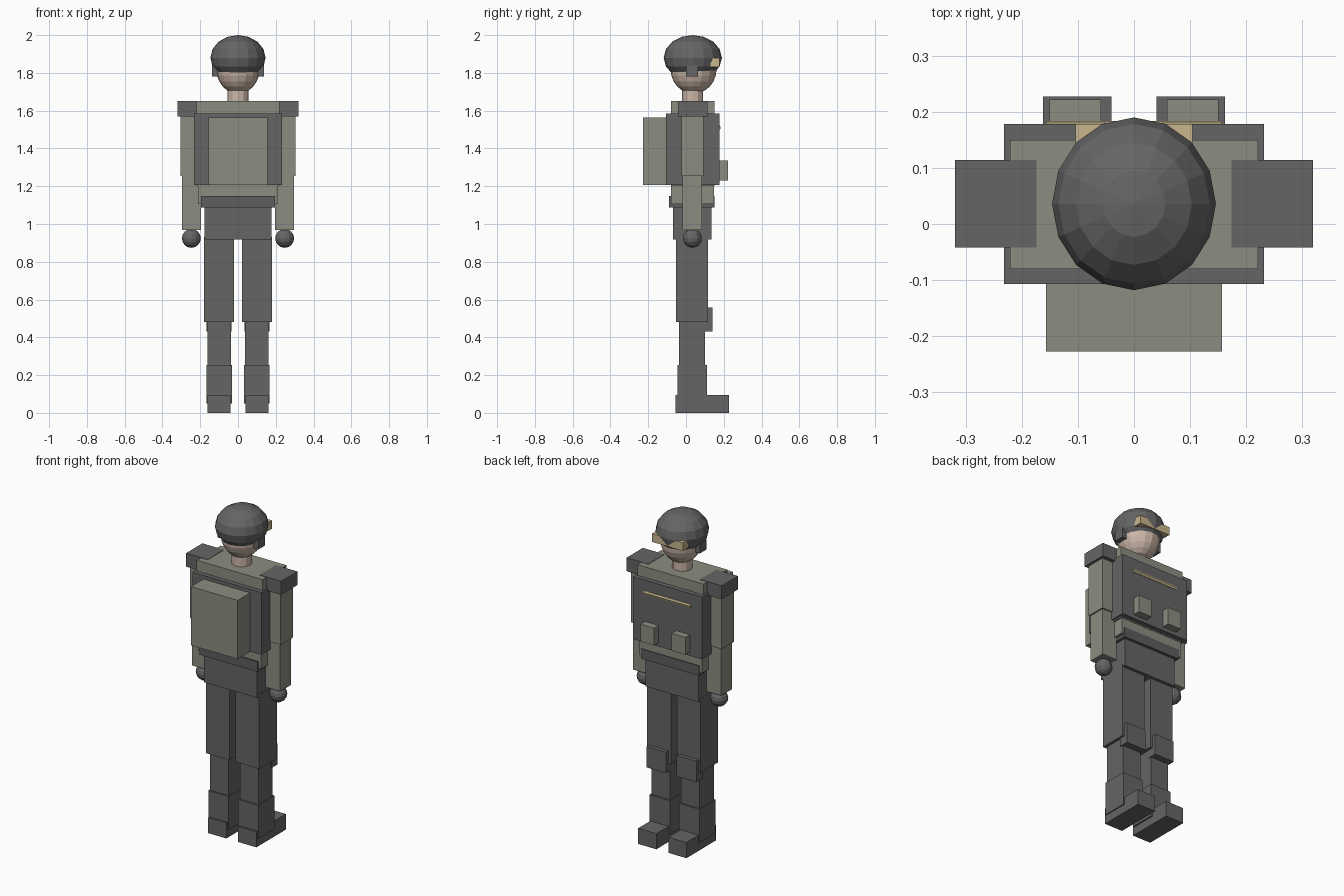
import bpy
from mathutils import Vector

cube = bpy.data.objects.get("Cube")
if cube:
    bpy.data.objects.remove(cube, do_unlink=True)


def material(name, r, g, b):
    m = bpy.data.materials.new(name)
    m.use_nodes = True
    m.diffuse_color = (r, g, b, 1)
    m.node_tree.nodes["Principled BSDF"].inputs["Base Color"].default_value = (r, g, b, 1)
    return m


GREY = material("dark grey", 0.13, 0.13, 0.13)
BELT = material("belt grey", 0.11, 0.11, 0.11)
GREEN = material("sage green", 0.26, 0.27, 0.22)
SKIN = material("skin", 0.60, 0.47, 0.39)
TAN = material("tan", 0.58, 0.47, 0.27)


def finish(name, mat):
    ob = bpy.context.object
    ob.name = name
    ob.data.materials.append(mat)
    return ob


def box(name, mat, x, y, z):
    """Box from (min, max) ranges on each axis."""
    lo, hi = Vector((x[0], y[0], z[0])), Vector((x[1], y[1], z[1]))
    bpy.ops.mesh.primitive_cube_add(size=1, location=(lo + hi) / 2)
    bpy.context.object.scale = hi - lo
    return finish(name, mat)


def ball(name, mat, loc, radii, segments, rings):
    bpy.ops.mesh.primitive_uv_sphere_add(segments=segments, ring_count=rings, radius=1, location=loc)
    bpy.context.object.scale = radii
    return finish(name, mat)


def wide(name, mat, half, y, z):
    return box(name, mat, (-half, half), y, z)


def pair(name, mat, x, y, z):
    """Matching boxes on both sides; x is given for the +x side."""
    box("left_" + name, mat, x, y, z)
    box("right_" + name, mat, (-x[1], -x[0]), y, z)


# Head, helmet and goggles
ball("head", SKIN, (0, 0.04, 1.82), (0.115, 0.122, 0.13), 16, 12)
ball("helmet", GREY, (0, 0.036, 1.88), (0.146, 0.154, 0.12), 16, 8)
pair("ear_pad", GREY, (0.105, 0.137), (0, 0.063), (1.78, 1.84))
wide("goggles", TAN, 0.104, (0.13, 0.178), (1.83, 1.88))
bpy.ops.mesh.primitive_cylinder_add(vertices=12, radius=0.056, depth=0.14, location=(0, 0.035, 1.69))
finish("neck", SKIN)

# Torso, vest and gear
wide("torso", GREEN, 0.221, (-0.08, 0.15), (1.2, 1.65))
wide("abdomen", GREEN, 0.212, (-0.08, 0.148), (1.105, 1.21))
wide("vest", GREY, 0.232, (-0.107, 0.178), (1.207, 1.585))
wide("backpack", GREEN, 0.157, (-0.227, -0.1), (1.207, 1.563))
wide("belt", BELT, 0.195, (-0.09, 0.152), (1.087, 1.147))
wide("pelvis", GREY, 0.178, (-0.07, 0.135), (0.917, 1.09))
pair("chest_pouch", GREEN, (0.059, 0.151), (0.17, 0.222), (1.23, 1.335))
bpy.ops.mesh.primitive_cylinder_add(vertices=8, radius=0.014, depth=0.314,
                                    location=(0, 0.17, 1.51), rotation=(0, 1.5708, 0))
finish("chest_strip", TAN)

# Arms
pair("shoulder_pad", GREY, (0.174, 0.319), (-0.042, 0.114), (1.57, 1.652))
pair("upper_arm", GREEN, (0.19, 0.304), (-0.025, 0.092), (1.255, 1.58))
pair("forearm", GREEN, (0.197, 0.296), (-0.018, 0.085), (0.968, 1.256))
for side, s in (("left", 1), ("right", -1)):
    ball(side + "_hand", GREY, (s * 0.247, 0.034, 0.924), (0.05, 0.05, 0.05), 12, 8)

# Legs
pair("thigh", GREY, (0.021, 0.179), (-0.052, 0.116), (0.48, 0.93))
pair("knee_pad", GREY, (0.035, 0.167), (0.08, 0.14), (0.43, 0.557))
pair("shin", GREY, (0.038, 0.162), (-0.036, 0.1), (0.2, 0.49))
pair("boot_cuff", GREY, (0.031, 0.168), (-0.045, 0.11), (0.05, 0.253))
pair("boot_foot", GREY, (0.04, 0.162), (-0.055, 0.227), (0, 0.095))
